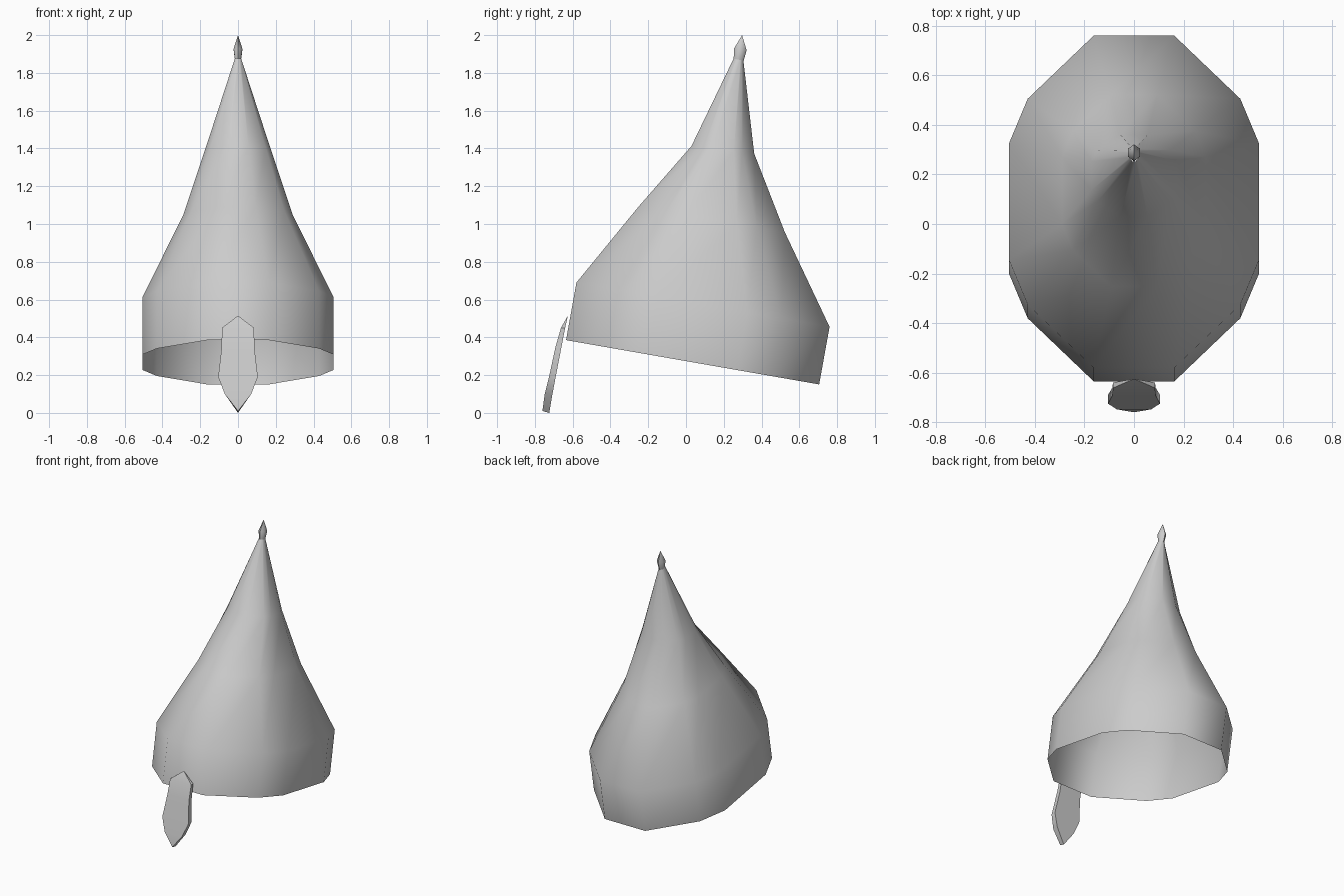
import bpy, bmesh
from math import cos, sin, pi, radians

if "Cube" in bpy.data.objects:
    bpy.data.objects.remove(bpy.data.objects["Cube"])


def finish(bm, name, angle):
    bmesh.ops.recalc_face_normals(bm, faces=bm.faces)
    me = bpy.data.meshes.new(name)
    bm.to_mesh(me)
    bm.free()
    ob = bpy.data.objects.new(name, me)
    bpy.context.collection.objects.link(ob)
    bpy.ops.object.select_all(action='DESELECT')
    ob.select_set(True)
    bpy.context.view_layer.objects.active = ob
    bpy.ops.object.shade_smooth_by_angle(angle=radians(angle))
    return ob


def loft(bm, rings, section):
    """Rings are (centre y, centre z, half width, half depth, slope)."""
    loops = []
    for cy, cz, hx, hy, slope in rings:
        loops.append([bm.verts.new((u * hx, cy + v * hy, cz + slope * v * hy))
                      for u, v in section])
    n = len(section)
    for a, b in zip(loops, loops[1:]):
        for i in range(n):
            j = (i + 1) % n
            bm.faces.new((a[i], a[j], b[j], b[i]))
    return loops


# Twelve-sided cross-section, mirrored from one quarter
q = [(1, .35), (.85, .62), (.323, 1)]
half = q + [(-x, y) for x, y in reversed(q)]
section = half + [(-x, -y) for x, y in half]

# Open helmet shell, tilted towards the back
bm = bmesh.new()
loft(bm, [(.035, .268, .505, .67, -.175),
          (.09, .573, .505, .67, -.175),
          (.135, 1.025, .29, .387, -.17),
          (.195, 1.393, .172, .166, -.12),
          (.278, 1.87, .018, .026, -.2)], section)
finish(bm, "helmet_shell", 60)

# Pointed finial
bm = bmesh.new()
hexagon = [(sin(i * pi / 3), cos(i * pi / 3)) for i in range(6)]
loops = loft(bm, [(.278, 1.865, .018, .026, -.2),
                  (.288, 1.925, .027, .033, -.15)], hexagon)
tip = bm.verts.new((0, .297, 2))
for i in range(6):
    bm.faces.new((loops[1][i], loops[1][(i + 1) % 6], tip))
finish(bm, "finial", 60)

# Nose guard: wedge-topped plate, rows are (half width, z, front y, back y)
rows = [(.085, .45, -.662, -.64), (.087, .345, -.692, -.66),
        (.105, .19, -.725, -.69), (.07, .10, -.748, -.707)]
bm = bmesh.new()
top = bm.verts.new((0, -.625, .515))
grid = [[bm.verts.new((s * w, y, z)) for s, y in
         ((-1, f), (1, f), (1, b), (-1, b))] for w, z, f, b in rows]
front_tip = bm.verts.new((0, -.76, .01))
back_tip = bm.verts.new((0, -.724, 0))
for i in range(4):
    j = (i + 1) % 4
    bm.faces.new((top, grid[0][i], grid[0][j]))
    for a, b in zip(grid, grid[1:]):
        bm.faces.new((a[i], a[j], b[j], b[i]))
a = grid[-1]
bm.faces.new((a[0], a[1], front_tip))
bm.faces.new((a[2], a[3], back_tip))
bm.faces.new((a[1], a[2], back_tip, front_tip))
bm.faces.new((a[3], a[0], front_tip, back_tip))
finish(bm, "nose_guard", 40)
